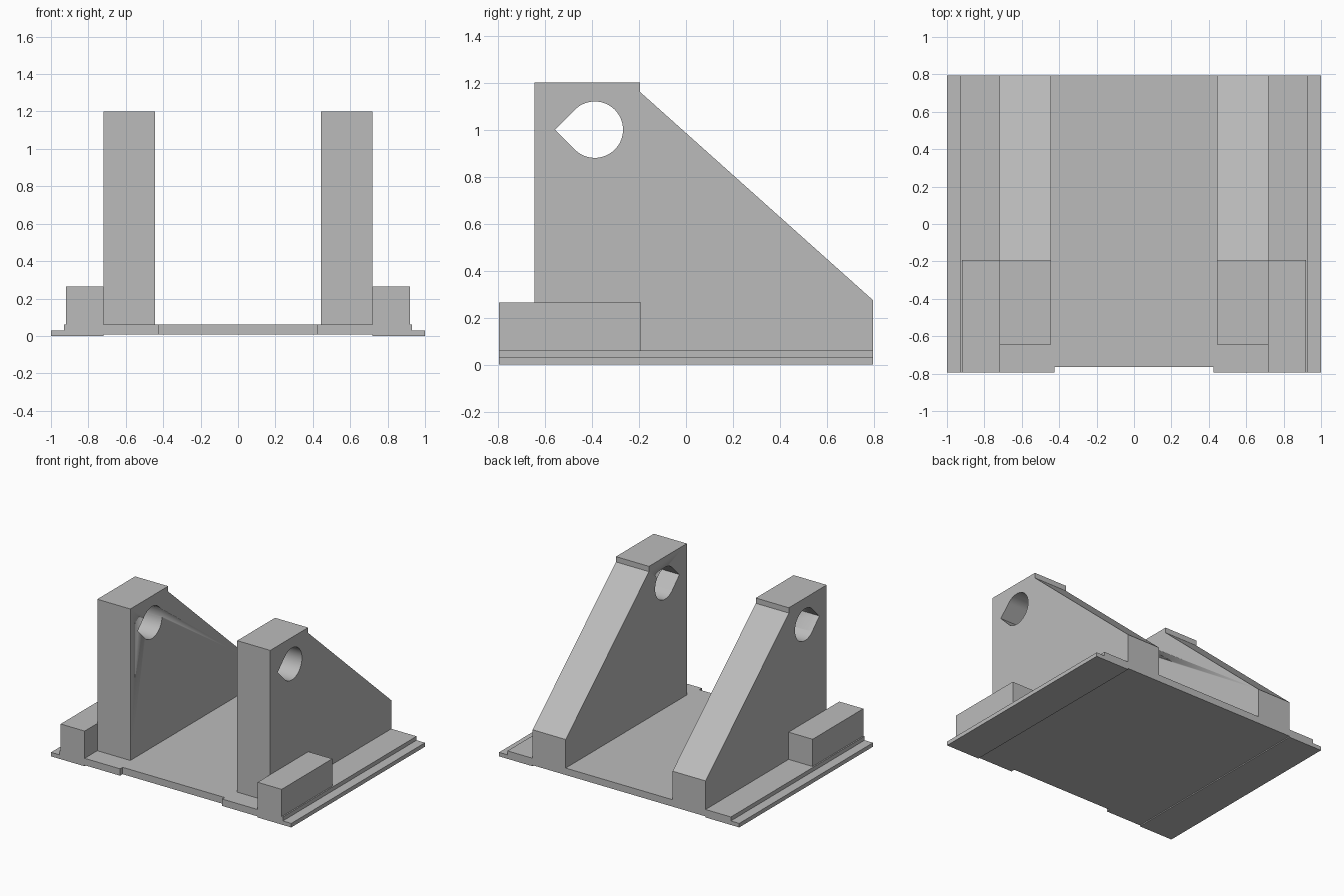
import bpy
import bmesh
from math import cos, sin, radians
from mathutils import Vector

if "Cube" in bpy.data.objects:
    bpy.data.objects.remove(bpy.data.objects["Cube"])

grey = bpy.data.materials.new("plain_grey")
grey.use_nodes = True
colour = (0.5, 0.5, 0.5, 1)
grey.diffuse_color = colour
grey.node_tree.nodes["Principled BSDF"].inputs["Base Color"].default_value = colour


def prism(name, profile, axis, lo, hi):
    """Extrude a flat profile along x (profile is y, z) or y (profile is x, z)."""
    bm = bmesh.new()
    place = (lambda a, b: (lo, a, b)) if axis == "x" else (lambda a, b: (a, lo, b))
    face = bm.faces.new([bm.verts.new(place(a, b)) for a, b in profile])
    step = Vector((hi - lo, 0, 0)) if axis == "x" else Vector((0, hi - lo, 0))
    out = bmesh.ops.extrude_face_region(bm, geom=[face], use_keep_orig=True)
    new = [v for v in out["geom"] if isinstance(v, bmesh.types.BMVert)]
    bmesh.ops.translate(bm, verts=new, vec=step)
    bmesh.ops.recalc_face_normals(bm, faces=bm.faces)
    mesh = bpy.data.meshes.new(name)
    bm.to_mesh(mesh)
    bm.free()
    mesh.materials.append(grey)
    obj = bpy.data.objects.new(name, mesh)
    bpy.context.collection.objects.link(obj)
    return obj


def cut(obj, cutter):
    """Subtract a hidden helper from a part."""
    cutter.hide_render = True
    cutter.hide_set(True)
    mod = obj.modifiers.new("cut", "BOOLEAN")
    mod.operation = "DIFFERENCE"
    mod.solver = "EXACT"
    mod.object = cutter


FRONT, BACK = -0.795, 0.795

# Base plate: stepped side edges, shallow recess below, notch in the front edge
half = [(0.72, 0.008), (0.72, 0), (1, 0), (1, 0.03), (0.93, 0.03), (0.93, 0.06)]
plate = prism("base_plate", half + [(-x, z) for x, z in reversed(half)], "y", FRONT, BACK)
notch = prism("notch_cutter", [(-0.425, -0.1), (0.425, -0.1), (0.425, 0.2), (-0.425, 0.2)],
              "y", FRONT - 0.1, FRONT + 0.03)
cut(plate, notch)

# Upright outline and the teardrop hole pointing forward
outline = [(-0.645, 0.05), (-0.645, 1.2), (-0.195, 1.2), (-0.195, 1.16),
           (BACK, 0.275), (BACK, 0.05)]
hy, hz, r = -0.388, 1.0, 0.12
tear = [(hy + r * cos(radians(a)), hz + r * sin(radians(a))) for a in range(-135, 136, 5)]
tear.append((hy - r * 2 ** 0.5, hz))
hole = prism("hole_cutter", tear, "x", -1, 1)

# Side block outline
block = [(FRONT, 0.05), (FRONT, 0.265), (-0.192, 0.265), (-0.192, 0.05)]

for side, s in (("left", 1), ("right", -1)):
    upright = prism(side + "_upright", outline, "x", s * 0.445, s * 0.72)
    cut(upright, hole)
    prism(side + "_side_block", block, "x", s * 0.72, s * 0.92)
    # Smooth hole wall, crisp edges elsewhere
    bpy.ops.object.select_all(action="DESELECT")
    upright.select_set(True)
    hole.hide_set(False)
    hole.select_set(True)
    bpy.context.view_layer.objects.active = upright
    bpy.ops.object.shade_smooth_by_angle(angle=radians(30))
    hole.hide_set(True)
